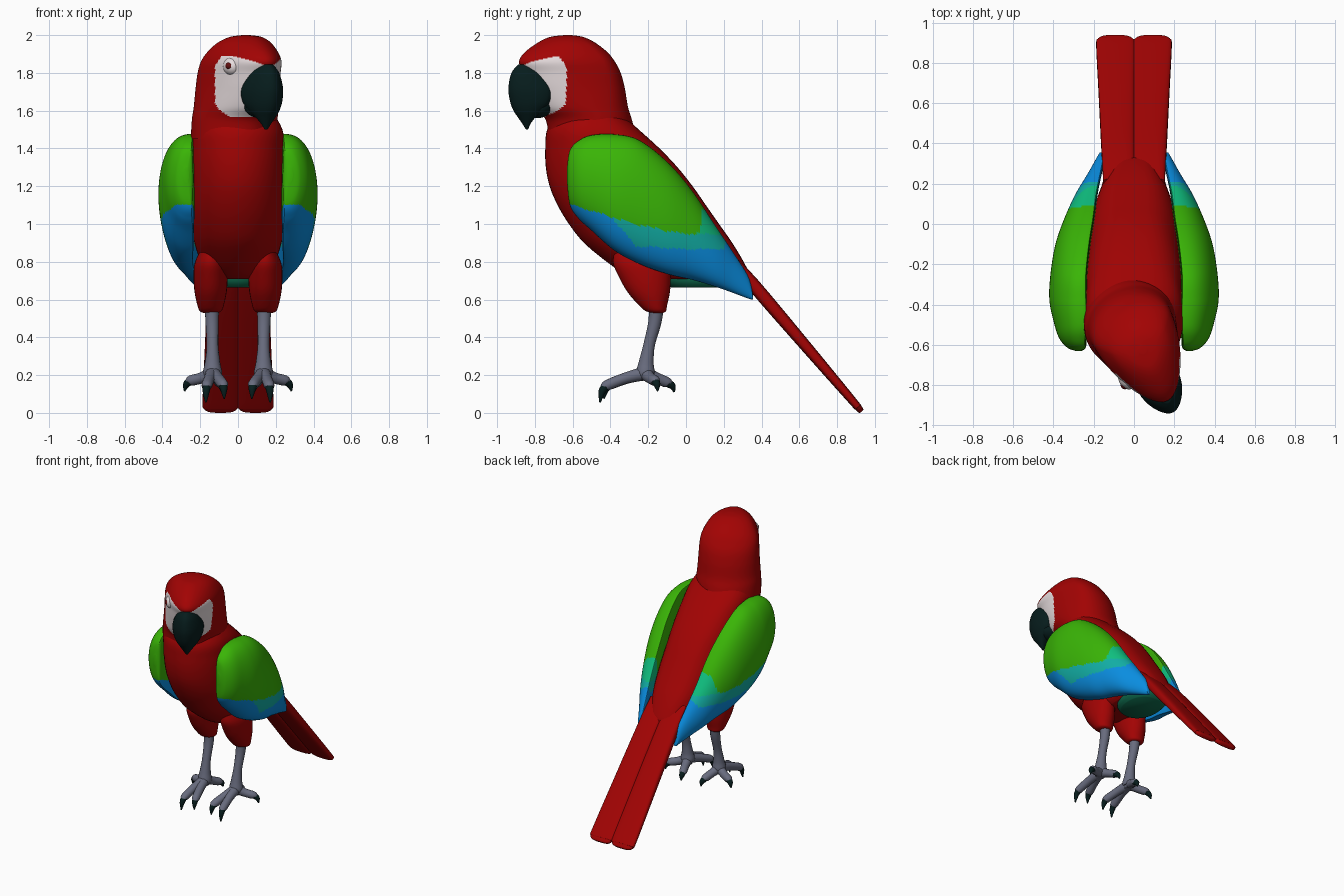
import bpy, bmesh, math
from mathutils import Vector, Matrix

if "Cube" in bpy.data.objects:
    bpy.data.objects.remove(bpy.data.objects["Cube"])

COLOURS = {
    "red": (.36, .001, .001), "leaf green": (.042, .46, .002), "blue": (.003, .27, .75),
    "teal": (.006, .43, .38), "sea green": (.005, .54, .22), "dark green": (.004, .14, .07),
    "beak black": (.002, .012, .012), "leg grey": (.14, .15, .21),
    "face white": (.90, .81, .82), "eye brown": (.12, .005, .005)}
MATS = {}
for n, c in COLOURS.items():
    MATS[n] = bpy.data.materials.new(n)
    MATS[n].diffuse_color = (*c, 1)


def spline(rows, n):
    """Catmull-Rom resampling of table rows, n steps per span."""
    out = []
    for i in range(len(rows) - 1):
        p = [rows[max(0, min(len(rows) - 1, i + k))] for k in (-1, 0, 1, 2)]
        for j in range(n):
            t = j / n
            out.append([.5 * (2 * b + (c - a) * t + (2*a - 5*b + 4*c - d) * t*t
                              + (3*b - a - 3*c + d) * t**3) for a, b, c, d in zip(*p)])
    return out + [list(rows[-1])]


def lerp(pts, v):
    """Piecewise linear lookup."""
    for (a, fa), (b, fb) in zip(pts, pts[1:]):
        if v <= b:
            return fa + (fb - fa) * max(0, v - a) / (b - a)
    return pts[-1][1]


def loft(name, rings, colours, rule=None, matrix=None):
    """Skin closed rings, cap both ends, colour faces by rule(centre)."""
    bm = bmesh.new()
    vr = [[bm.verts.new(p) for p in r] for r in rings]
    n = len(vr[0])
    for a, b in zip(vr, vr[1:]):
        for i in range(n):
            bm.faces.new((a[i], a[(i + 1) % n], b[(i + 1) % n], b[i]))
    bm.faces.new(vr[0])
    bm.faces.new(vr[-1])
    bmesh.ops.recalc_face_normals(bm, faces=bm.faces)
    if rule:
        for f in bm.faces:
            f.material_index = colours.index(rule(f.calc_center_median()))
    if matrix:
        bm.transform(matrix)
    me = bpy.data.meshes.new(name)
    bm.to_mesh(me)
    bm.free()
    for c in colours:
        me.materials.append(MATS[c])
    me.shade_smooth()
    me.set_sharp_from_angle(angle=math.radians(50))
    ob = bpy.data.objects.new(name, me)
    bpy.context.collection.objects.link(ob)
    return ob


def slices(rows, steps, n=48, cx=0, box=1, taper_back=0, taper_front=0):
    """Horizontal rings from rows (z, y front, y widest, y back, half width)."""
    rings = []
    for z, yf, yc, yb, w in spline(rows, steps):
        ring = []
        for i in range(n):
            c, s = math.cos(math.tau * i / n), math.sin(math.tau * i / n)
            e = box if c > 0 else 1
            y = yc + (yb - yc) * c**e if c > 0 else yc + (yc - yf) * c
            k = taper_back if c > 0 else taper_front
            ring.append((cx + math.copysign(abs(s)**e, s) * w * (1 - k * c * c), y, z))
        rings.append(ring)
    return rings


def tube(name, pts, colour, steps=6, n=14):
    """Round tube through rows (x, y, z, radius)."""
    rows = spline(pts, steps)
    rings = []
    for i, r in enumerate(rows):
        d = Vector(rows[min(i + 1, len(rows) - 1)][:3]) - Vector(rows[max(i - 1, 0)][:3])
        q = d.to_track_quat('Z', 'Y')
        rings.append([Vector(r[:3]) + q @ Vector((r[3] * math.cos(math.tau * k / n),
                     r[3] * math.sin(math.tau * k / n), 0)) for k in range(n)])
    return loft(name, rings, [colour])


def ball(name, centre, radii, colour, matrix):
    rings = []
    for i in range(1, 16):
        a = math.pi * i / 16
        rings.append([(centre[0] + radii[0] * math.sin(a) * math.cos(math.tau * k / 24),
                       centre[1] + radii[1] * math.sin(a) * math.sin(math.tau * k / 24),
                       centre[2] + radii[2] * math.cos(a)) for k in range(24)])
    return loft(name, rings, [colour], matrix=matrix)


# Body
loft("body", slices([
    (1.60, -.68, -.50, -.36, .18), (1.5, -.735, -.50, -.25, .235),
    (1.4, -.745, -.48, -.14, .245), (1.3, -.742, -.45, -.045, .25),
    (1.2, -.722, -.42, .035, .25), (1.1, -.68, -.38, .105, .25),
    (1.0, -.62, -.32, .175, .245), (.9, -.54, -.25, .245, .23),
    (.8, -.42, -.15, .305, .20), (.74, -.33, -.05, .33, .178),
    (.71, -.25, 0, .30, .15)], 5, box=.65, taper_back=.12), ["red"])
loft("under_tail_feathers", slices([
    (.78, -.12, .08, .28, .16), (.70, -.11, .08, .27, .155),
    (.665, -.08, .08, .24, .13)], 4, box=.8), ["dark green"])

# Head, turned to one side about the neck
TURN = (Matrix.Translation((-.018, -.5, 0)) @ Matrix.Rotation(math.radians(26), 4, 'Z')
        @ Matrix.Translation((0, .5, 0)))


def face_rule(p):
    """Bare white cheeks, dipping to a V of red on the forehead."""
    d = -.5 - p.y
    top = min(1.89, 1.83 + .42 * abs(p.x))
    back = (.225 if p.x > 0 else .15) + .9 * max(0, 1.63 - p.z) + .7 * max(0, p.z - 1.83)
    return "face white" if d > back and 1.562 < p.z < top else "red"


loft("head", slices([
    (1.45, -.735, -.5, -.26, .23), (1.55, -.755, -.5, -.29, .23),
    (1.62, -.82, -.5, -.315, .223), (1.72, -.87, -.5, -.335, .215),
    (1.80, -.895, -.51, -.36, .21), (1.86, -.92, -.53, -.395, .202),
    (1.91, -.885, -.56, -.435, .18), (1.96, -.81, -.60, -.50, .14),
    (1.99, -.74, -.63, -.56, .085), (2.0, -.66, -.64, -.62, .02)],
    10, n=220, taper_front=.24), ["red", "face white"], face_rule, TURN)
loft("upper_beak", slices([
    (1.845, -.93, -.89, -.86, .03), (1.80, -.968, -.86, -.79, .074),
    (1.72, -.985, -.82, -.74, .108), (1.65, -.975, -.82, -.76, .106),
    (1.60, -.955, -.85, -.80, .082), (1.565, -.93, -.87, -.84, .055),
    (1.53, -.905, -.88, -.865, .028), (1.50, -.885, -.88, -.875, .008)],
    5, n=36, taper_front=.2), ["beak black"], matrix=TURN)
ball("lower_beak", (0, -.82, 1.62), (.092, .075, .06), "beak black", TURN)


# Wings: closed shells, coloured in bands
def wing_rule(p):
    y, z = p.y, p.z + .004 * math.sin(45 * p.y)
    green = lerp([(-.6, 1.10), (-.35, 1.025), (-.2, .985), (0, .945), (.08, .955)], y)
    blue = lerp([(-.38, 1.02), (-.27, .885), (0, .865), (.2, .87), (.24, 1.0)], y)
    if z > green and y < .085 + .1 * (z - 1.05):
        return "leaf green"
    if z < blue or y < -.38:
        return "blue"
    return "sea green" if y > .05 and z > .945 else "teal"


WING = [  # y, bottom, top, inner x, outer x
    (-.63, 1.22, 1.30, .27, .29), (-.615, 1.10, 1.39, .25, .33),
    (-.57, 1.03, 1.44, .245, .37), (-.5, .965, 1.47, .24, .395),
    (-.38, .86, 1.475, .24, .42), (-.25, .79, 1.445, .24, .415),
    (-.1, .735, 1.33, .225, .39), (.03, .705, 1.18, .205, .345),
    (.15, .67, 1.0, .19, .29), (.25, .635, .85, .17, .23),
    (.33, .605, .72, .155, .185), (.355, .60, .62, .155, .17)]

for s, side in ((-1, "right"), (1, "left")):
    rings = []
    for y, zb, zt, xi, xo in spline(WING, 14):
        ring = []
        for k in range(140):
            a = math.tau * k / 140
            sn = math.sin(a)
            x = xi + (xo - xi) * sn**.8 if sn > 0 else xi + .01 * sn
            ring.append((s * x, y, (zb + zt) / 2 + (zt - zb) / 2 * math.cos(a)))
        rings.append(ring)
    loft(side + "_wing", rings, ["leaf green", "blue", "teal", "sea green"], wing_rule)

    # Bare lid, and the eye that shows on one side only
    inset = .03 if s > 0 else 0
    ball(side + "_eyelid", (s * (.130 - inset), -.735, 1.835), (.045, .055, .05),
         "face white", TURN)
    if s < 0:
        ball(side + "_eye", (s * .155, -.757, 1.837), (.022, .022, .02), "eye brown", TURN)

    # Tail feather with rounded tip
    rings = []
    for t, w, h in spline([(0, .078, .02), (.2, .083, .035), (.6, .09, .03),
                           (.93, .096, .022), (.975, .09, .019), (.994, .07, .016),
                           (1, .04, .01)], 4):
        mid = Vector((s * (.075 + .018 * t), .21 + .72 * t, .85 - .843 * t))
        ring = []
        for k in range(24):
            c, q = math.cos(math.tau * k / 24), math.sin(math.tau * k / 24)
            ring.append(mid + Vector((w * math.copysign(abs(c)**.6, c), 0, 0))
                        + Vector((0, .77, .64)) * h * math.copysign(abs(q)**.6, q))
        rings.append(ring)
    loft(side + "_tail_feather", rings, ["red"])

    # Thigh, shank, toes and claws
    loft(side + "_thigh", slices([
        (.85, -.38, -.25, -.10, .06), (.79, -.385, -.23, -.075, .085),
        (.72, -.355, -.21, -.08, .09), (.64, -.31, -.19, -.085, .085),
        (.57, -.25, -.165, -.10, .07), (.54, -.215, -.155, -.105, .058),
        (.53, -.18, -.155, -.12, .04)], 4, n=28, cx=s * .145), ["red"])
    tube(side + "_shank", [(s * .14, -.155, .58, .04), (s * .137, -.165, .48, .035),
         (s * .135, -.195, .36, .031), (s * .135, -.21, .27, .04),
         (s * .135, -.215, .21, .05), (s * .135, -.215, .17, .03)], "leg grey")
    for i, (x, y, z, cx, cy, cz) in enumerate([
            (.165, -.42, .145, .17, -.455, .055), (.08, -.405, .15, .073, -.435, .075),
            (.25, -.165, .17, .283, -.15, .115), (.095, -.10, .16, .085, -.062, .11)]):
        tube(f"{side}_toe_{i}", [(s * .135, -.215, .21, .038),
             (s * (.135 + x) / 2, (y - .215) / 2, .185, .03), (s * x, y, z, .028),
             (s * (x * .8 + cx * .2), y * .8 + cy * .2, z - .012, .018)], "leg grey", 5)
        tube(f"{side}_claw_{i}", [(s * x, y, z, .022),
             (s * (x * .3 + cx * .7), y * .3 + cy * .7, z * .65 + cz * .35, .019),
             (s * cx, cy, cz, .004)], "beak black", 5)

for m in bpy.data.materials:
    if m.users and not m.is_grease_pencil:
        m.use_nodes = True
        m.node_tree.nodes["Principled BSDF"].inputs["Base Color"].default_value = m.diffuse_color
